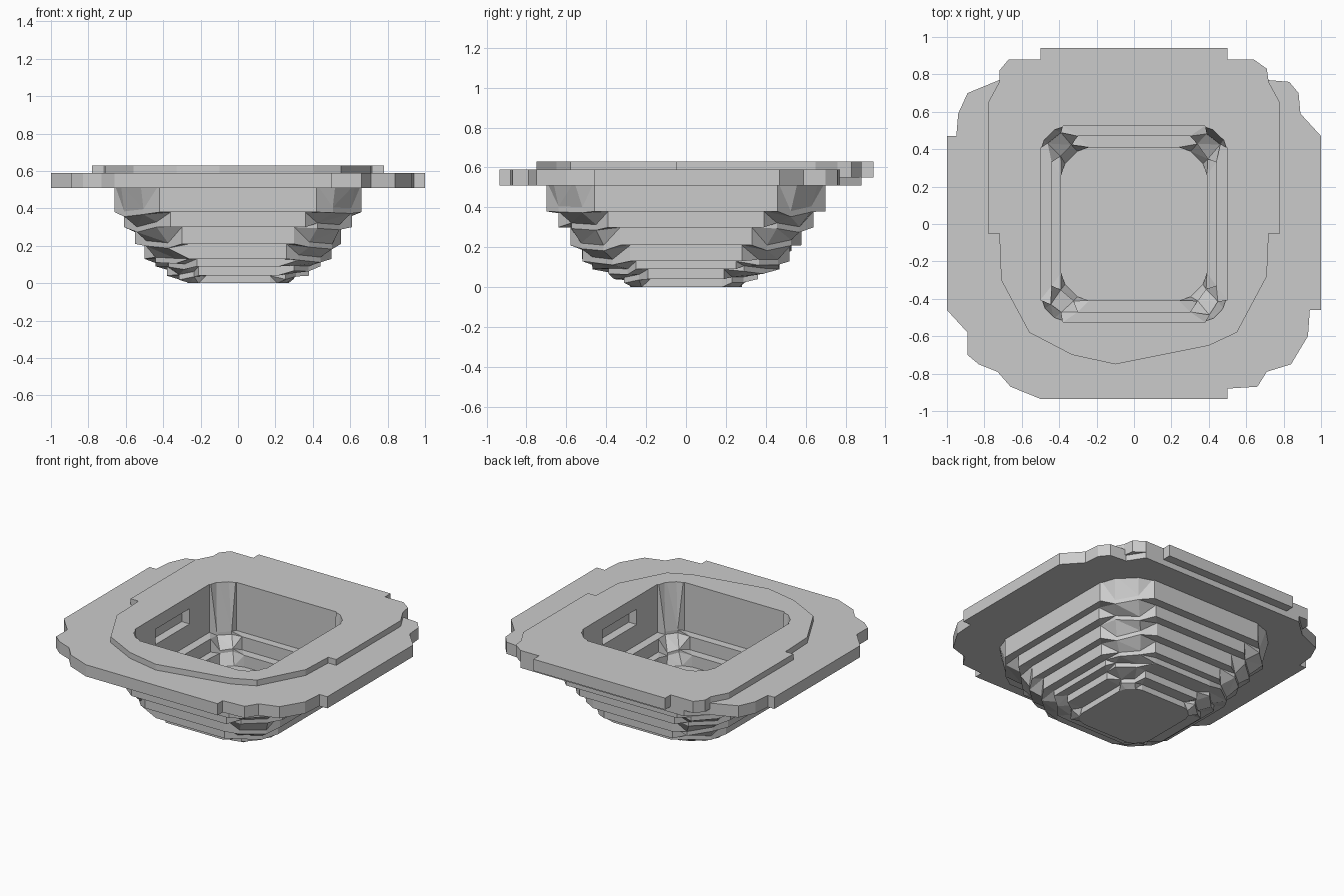
import bpy, bmesh, random
from mathutils import Vector

random.seed(4)
if "Cube" in bpy.data.objects:
    bpy.data.objects.remove(bpy.data.objects["Cube"])

grey = bpy.data.materials.new("stone_grey")
grey.use_nodes = True
colour = (0.6, 0.6, 0.6, 1)
grey.diffuse_color = colour
grey.node_tree.nodes["Principled BSDF"].inputs["Base Color"].default_value = colour


def finish(name, bm):
    bmesh.ops.remove_doubles(bm, verts=bm.verts, dist=0.0005)
    bmesh.ops.recalc_face_normals(bm, faces=bm.faces)
    mesh = bpy.data.meshes.new(name)
    bm.to_mesh(mesh)
    bm.free()
    mesh.materials.append(grey)
    obj = bpy.data.objects.new(name, mesh)
    bpy.context.collection.objects.link(obj)
    return obj


def loft(name, rings):
    """Closed solid through rings of equal point count, triangulated sides."""
    bm = bmesh.new()
    loops = [[bm.verts.new(p) for p in ring] for ring in rings]
    n = len(loops[0])
    for a, b in zip(loops, loops[1:]):
        for i in range(n):
            bm.faces.new((a[i], a[(i + 1) % n], b[(i + 1) % n], b[i]))
    bmesh.ops.triangulate(bm, faces=[f for f in bm.faces if f.calc_area() > 0])
    bm.faces.new(loops[0][::-1])
    bm.faces.new(loops[-1])
    return finish(name, bm)


def slab(name, outline, z0, z1):
    bm = bmesh.new()
    base = bm.faces.new([bm.verts.new((x, y, z0)) for x, y in outline])
    top = bmesh.ops.extrude_face_region(bm, geom=[base])["geom"]
    for v in top:
        if isinstance(v, bmesh.types.BMVert):
            v.co.z = z1
    return finish(name, bm)


def outline(hx, hy, c, z):
    """Rectangle with a two-facet cut at each corner: four points a corner."""
    corner = [(hx, hy - c), (hx - 0.14 * c, hy - 0.58 * c),
              (hx - 0.58 * c, hy - 0.14 * c), (hx - c, hy)]
    pts = []
    for sx, sy in ((1, 1), (-1, 1), (-1, -1), (1, -1)):
        part = corner if sx * sy > 0 else corner[::-1]
        pts += [Vector((sx * x, sy * y, z)) for x, y in part]
    return pts


def stepped(name, steps, jitter):
    """Terraced sides whose corners slope raggedly between the terraces."""
    rings = []
    for hx, hy, c, z0, z1 in steps:
        rings += [outline(hx, hy, c, z0), outline(hx, hy, c, z1)]
    for a, b in zip(rings[1:-1:2], rings[2::2]):
        for i in range(len(a)):
            if i % 4 in (1, 2):
                mid = (a[i] + b[i]) / 2
                shift = Vector([random.uniform(-jitter, jitter) for _ in "xyz"])
                a[i] = mid + shift - Vector((0, 0, jitter))
                b[i] = mid + shift + Vector((0, 0, jitter))
    return loft(name, rings)


def box(name, lo, hi):
    x0, y0, z0 = lo
    x1, y1, z1 = hi
    return slab(name, [(x0, y0), (x1, y0), (x1, y1), (x0, y1)], z0, z1)


# Terraced outer basin: half width, half depth, corner cut, bottom, top
basin = stepped("basin", [
    (0.27, 0.28, 0.10, 0.00, 0.04),
    (0.38, 0.36, 0.17, 0.04, 0.09),
    (0.44, 0.47, 0.22, 0.09, 0.13),
    (0.50, 0.52, 0.24, 0.13, 0.21),
    (0.55, 0.58, 0.25, 0.21, 0.30),
    (0.61, 0.64, 0.25, 0.30, 0.38),
    (0.66, 0.70, 0.24, 0.38, 0.53)], 0.014)

# Wide lower rim with ragged corners
rim = slab("rim", [
    (-0.5, -0.935), (0.5, -0.935), (0.5, -0.88), (0.66, -0.87), (0.71, -0.79),
    (0.84, -0.75), (0.93, -0.6), (0.94, -0.46), (1, -0.46), (1, 0.47),
    (0.89, 0.59), (0.88, 0.7), (0.83, 0.76), (0.71, 0.77), (0.64, 0.88),
    (-0.6, 0.88), (-0.72, 0.77), (-0.89, 0.7), (-0.94, 0.59), (-0.95, 0.47),
    (-1, 0.47), (-1, -0.46), (-0.89, -0.58), (-0.89, -0.7), (-0.83, -0.75),
    (-0.73, -0.79), (-0.66, -0.87)], 0.51, 0.59)

# Raised upper plate, flush with the back
plate = slab("upper_plate", [
    (-0.5, 0.94), (-0.5, 0.88), (-0.67, 0.88), (-0.72, 0.82), (-0.72, 0.76),
    (-0.78, 0.65), (-0.78, -0.05), (-0.72, -0.05), (-0.71, -0.3),
    (-0.56, -0.58), (-0.33, -0.7), (-0.1, -0.75), (0.4, -0.65), (0.55, -0.58),
    (0.71, -0.28), (0.72, -0.05), (0.78, -0.05), (0.78, 0.65), (0.72, 0.76),
    (0.71, 0.83), (0.64, 0.88), (0.5, 0.88), (0.5, 0.94)], 0.55, 0.63)

# Terraced hollow and the two side niches
cutters = [stepped("hollow_cutter", [
    (0.39, 0.41, 0.15, 0.13, 0.21),
    (0.44, 0.47, 0.14, 0.21, 0.30),
    (0.50, 0.525, 0.12, 0.30, 0.70)], 0.01)]
for name, s in (("left_niche_cutter", 1), ("right_niche_cutter", -1)):
    xs = sorted((s * 0.45, s * 0.56))
    cutters.append(box(name, (xs[0], -0.18, 0.44), (xs[1], 0.19, 0.545)))

for obj in (basin, rim, plate):
    bpy.context.view_layer.objects.active = obj
    for cutter in cutters:
        mod = obj.modifiers.new("cut", "BOOLEAN")
        mod.operation = "DIFFERENCE"
        mod.solver = "EXACT"
        mod.object = cutter
        bpy.ops.object.modifier_apply(modifier=mod.name)
for cutter in cutters:
    bpy.data.objects.remove(cutter)
